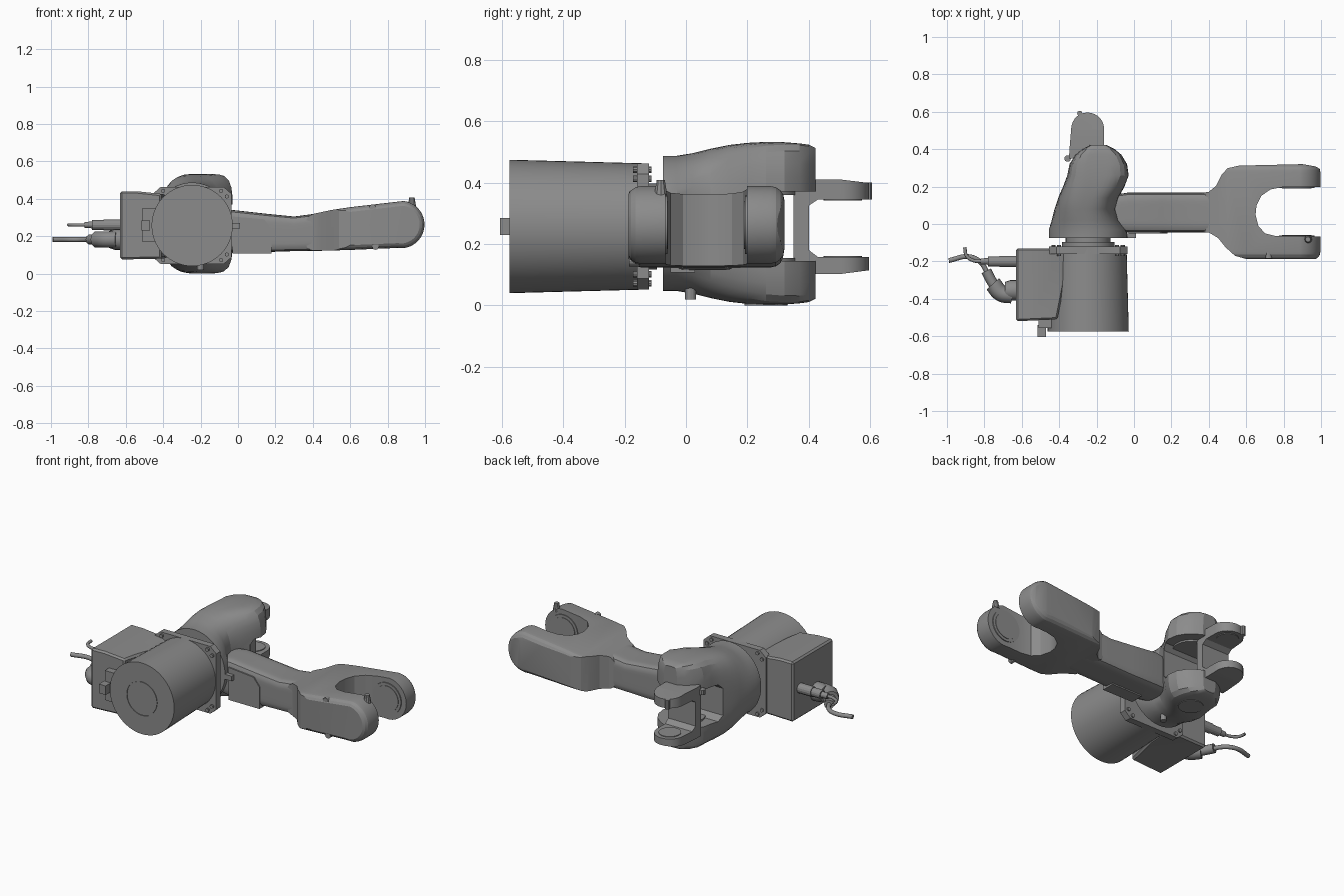
import bpy, bmesh
from math import cos, sin, pi, radians
from mathutils import Vector

old = bpy.data.objects.get("Cube")
if old:
    bpy.data.objects.remove(old, do_unlink=True)

grey = bpy.data.materials.new("machine grey")
grey.use_nodes = True
grey.diffuse_color = (0.26, 0.26, 0.26, 1)
grey.node_tree.nodes["Principled BSDF"].inputs["Base Color"].default_value = (0.26, 0.26, 0.26, 1)
parts = []


def finish(name, bm):
    bmesh.ops.recalc_face_normals(bm, faces=bm.faces)
    me = bpy.data.meshes.new(name)
    bm.to_mesh(me)
    bm.free()
    me.materials.append(grey)
    ob = bpy.data.objects.new(name, me)
    bpy.context.collection.objects.link(ob)
    parts.append(ob)
    return ob


def place(axis, u, v, w):
    return {"x": (w, u, v), "y": (u, w, v), "z": (u, v, w)}[axis]


def arc(cx, cy, r, a0, a1, n=14):
    angles = [radians(a0 + (a1 - a0) * i / n) for i in range(n + 1)]
    return [(cx + r * cos(a), cy + r * sin(a)) for a in angles]


def skin(name, rings):
    """Bridge equal-length rings of points and cap both ends."""
    bm = bmesh.new()
    loops = [[bm.verts.new(p) for p in ring] for ring in rings]
    n = len(loops[0])
    for a, b in zip(loops, loops[1:]):
        for i in range(n):
            bm.faces.new((a[i], a[(i + 1) % n], b[(i + 1) % n], b[i]))
    bm.faces.new(loops[0])
    bm.faces.new(loops[-1])
    return finish(name, bm)


def prism(name, pts, axis, lo, hi):
    return skin(name, [[place(axis, u, v, w) for u, v in pts] for w in (lo, hi)])


def block(name, x, y, z):
    return prism(name, [(x[0], y[0]), (x[1], y[0]), (x[1], y[1]), (x[0], y[1])], "z", *z)


def turned(name, axis, cu, cv, steps, n=48):
    """Round part from (position, radius) steps along an axis."""
    return skin(name, [[place(axis, u, v, w) for u, v in arc(cu, cv, r, 0, 360 - 360 / n, n - 1)]
                       for w, r in steps])


def superloft(name, axis, sections, n=48):
    """Loft superellipses given as (w, u0, u1, v0, v1, power)."""
    rings = []
    for w, u0, u1, v0, v1, p in sections:
        ring = []
        for i in range(n):
            a = 2 * pi * i / n
            c, s = cos(a), sin(a)
            k = (abs(c) ** p + abs(s) ** p) ** (-1 / p)
            ring.append(place(axis, (u0 + u1) / 2 + (u1 - u0) / 2 * c * k,
                              (v0 + v1) / 2 + (v1 - v0) / 2 * s * k, w))
        rings.append(ring)
    return skin(name, rings)


def apply_modifiers(ob):
    graph = bpy.context.evaluated_depsgraph_get()
    graph.update()
    me = bpy.data.meshes.new_from_object(ob.evaluated_get(graph))
    ob.modifiers.clear()
    ob.data = me


def combine(ob, tool, operation):
    mod = ob.modifiers.new("cut", "BOOLEAN")
    mod.operation, mod.object, mod.solver = operation, tool, "EXACT"
    apply_modifiers(ob)
    parts.remove(tool)
    bpy.data.objects.remove(tool, do_unlink=True)


def bevel(ob, width, segments=3):
    mod = ob.modifiers.new("bevel", "BEVEL")
    mod.width, mod.segments, mod.limit_method = width, segments, "ANGLE"
    mod.angle_limit = radians(50)
    apply_modifiers(ob)


def tube(name, pts, radius):
    cu = bpy.data.curves.new(name, "CURVE")
    cu.dimensions, cu.bevel_depth, cu.bevel_resolution, cu.use_fill_caps = "3D", radius, 3, True
    sp = cu.splines.new("BEZIER")
    sp.bezier_points.add(len(pts) - 1)
    for bp, p in zip(sp.bezier_points, pts):
        bp.co = Vector(p)
        bp.handle_left_type = bp.handle_right_type = "AUTO"
    cu.materials.append(grey)
    ob = bpy.data.objects.new(name, cu)
    bpy.context.collection.objects.link(ob)


# Base drum with a round cover, square flange and neck
BX, BZ = -0.245, 0.257
turned("base_drum", "y", BX, BZ, [(-0.575, 0.1), (-0.57, 0.1), (-0.57, 0.103), (-0.575, 0.103),
                                  (-0.575, 0.217), (-0.12, 0.205)], 56)
plate = [(BX + sx * a, BZ + sz * b) for sx, sz, a, b in
         [(1, 1, .21, .17), (1, 1, .17, .205), (-1, 1, .17, .205), (-1, 1, .21, .17),
          (-1, -1, .21, .17), (-1, -1, .17, .205), (1, -1, .17, .205), (1, -1, .21, .17)]]
prism("base_flange", plate, "y", -0.16, -0.12)
for sx in (-1, 1):
    for sz in (-1, 1):
        for k in (0, 1):
            turned("flange_bolt", "y", BX + sx * (0.185 - 0.03 * k), BZ + sz * (0.155 + 0.03 * k),
                   [(-0.172, 0.011), (-0.112, 0.011)], 10)
turned("neck", "y", BX, BZ, [(-0.13, 0.14), (-0.095, 0.14), (-0.095, 0.12), (-0.06, 0.12)])

# Connector housing on the side of the drum
housing = prism("connector_housing", [(-.63, -.52), (-.41, -.51), (-.37, -.31), (-.36, -.13), (-.63, -.13)],
                "z", 0, 0.6)
combine(housing, prism("housing_profile", [(-.63, .075), (-.63, .44), (-.54, .44), (-.4, .425), (-.3, .38),
                                           (-.3, .11), (-.4, .08)], "y", -0.7, 0), "INTERSECT")
bevel(housing, 0.01, 1)
block("housing_latch", (-.51, -.44), (-.555, -.5), (.17, .35))
block("front_knob", (-.515, -.47), (-.605, -.54), (.23, .285))

# Plugs and cables
turned("small_plug", "x", -0.2, 0.26, [(-.82, .016), (-.78, .018), (-.78, .026), (-.72, .026),
                                       (-.72, .03), (-.62, .03)], 16)
tube("small_cable", [(-.81, -.2, .26), (-.86, -.195, .26), (-.895, -.17, .26), (-.905, -.125, .26)], 0.009)
turned("large_plug_socket", "x", -0.355, 0.182, [(-.69, .045), (-.66, .055), (-.62, .055)], 20)
tube("large_plug", [(-.65, -.38, .182), (-.71, -.37, .182), (-.755, -.32, .182)], 0.045)
tube("large_plug_collar", [(-.74, -.34, .182), (-.77, -.29, .182), (-.79, -.25, .182)], 0.028)
tube("large_cable", [(-.785, -.26, .182), (-.82, -.205, .182), (-.88, -.175, .182), (-.99, -.195, .182)], 0.013)

# Shoulder that swells from a round base into two cheeks
PX, PY = -0.192, 0.26
spans = [(-.075, -.455, -.035, .22, 2), (-.03, -.455, -.04, .22, 2), (.02, -.44, -.08, .228, 2.2),
         (.08, -.425, -.1, .243, 2.6), (.14, -.405, -.085, .255, 3.2), (.2, -.38, -.05, .262, 4),
         (.26, -.357, -.028, .265, 5), (.32, -.345, -.037, .264, 6), (.37, -.313, -.067, .26, 7),
         (.4, -.277, -.103, .256, 7), (.422, -.235, -.145, .245, 7)]
shoulder = superloft("shoulder", "y", [(y, a, b, .267 - h, .267 + h, p) for y, a, b, h, p in spans])
slot = [(.5, .145), (.5, .37), (.22, .37), (.19, .34), (.19, .175), (.22, .145)]
combine(shoulder, prism("cheek_slot", slot, "x", -0.6, 0.2), "DIFFERENCE")
turned("lower_pivot_cap", "z", PX, PY, [(0.0, .07), (0.03, .07)], 32)
turned("lower_pivot_hub", "z", PX, PY, [(.14, .1), (.155, .1)], 32)
turned("upper_pivot_hub", "z", PX, PY, [(.36, .1), (.375, .1)], 32)
turned("lower_peg", "z", -.2, .015, [(.02, .018), (.06, .018)], 12)
block("side_stop", (-.06, .01), (-.075, -.05), (.24, .27))

# Yoke bracket with two rounded lugs
yoke = prism("yoke", [(.35, .41), (.5, .41), (.6, .398), (.6, .345), (.43, .345), (.4, .325), (.4, .18),
                      (.43, .157), (.6, .157), (.6, .115), (.5, .102), (.35, .102)], "x", -0.5, 0)
combine(yoke, prism("yoke_outline", [(-.35, .3), (-.16, .3)] + arc(-.248, .508, .088, 0, 180)
                    + [(-.345, .4)], "z", 0, 0.6), "INTERSECT")
for z0, z1 in ((.155, .161), (.341, .347)):
    turned("lug_disc", "z", -.248, .51, [(z0, .062), (z1, .062)], 28)
turned("lug_pin", "z", -.29, .592, [(.345, .014), (.4, .014)], 10)
turned("cheek_pin", "z", -.355, .35, [(.36, .018), (.39, .018)], 10)

# Upper arm beam running to the fork
superloft("arm_beam", "x", [(-.22, -.02, .14, .13, .33, 5), (-.03, -.045, .168, .115, .34, 7),
                            (.15, -.045, .168, .115, .32, 7), (.3, -.045, .168, .12, .305, 7),
                            (.45, -.045, .168, .122, .325, 7), (.55, -.04, .16, .13, .335, 7)])
prism("arm_cover", [(-.03, .107), (.18, .107), (.18, .24), (.14, .29), (-.03, .305)], "y", -.051, 0.03)

# Fork: rounded side profile trimmed by its plan outline
fork = prism("arm_fork", [(.36, .122), (.57, .125), (.85, .137)] + arc(.87, .262, .127, -83, 83, 20)
             + [(.6, .355), (.5, .34), (.36, .31)], "y", -0.192, 0.32)
bevel(fork, 0.045, 4)
plan = [(.36, .166), (.4, .172), (.44, .205), (.47, .265), (.5, .298), (.56, .312), (.9, .32), (.97, .308),
        (1.02, .28), (1.02, .198), (.8, .198), (.73, .185), (.68, .15), (.655, .1), (.65, .05), (.665, -.01),
        (.7, -.05), (.76, -.065), (1.02, -.067), (1.02, -.17), (.97, -.187), (.6, -.187), (.54, -.17),
        (.49, -.125), (.45, -.075), (.4, -.045), (.36, -.043)]
combine(fork, prism("fork_outline", plan, "z", 0, 0.6), "INTERSECT")
for y0, y1 in ((.192, .2), (-.07, -.061)):
    turned("fork_bearing", "y", .87, .262, [(y0, .095), (y1, .095)], 36)
    turned("fork_bearing_cap", "y", .87, .262, [(y0 - .003, .078), (y1 + .003, .078)], 36)
turned("fork_stop", "z", .93, -.082, [(.36, .022), (.408, .014)], 10)
for x, z in ((.72, .352), (.735, .145)):
    turned("fork_screw", "y", x, z, [(-.185, .018), (-.15, .018)], 12)

bpy.ops.object.select_all(action="DESELECT")
for ob in parts:
    ob.select_set(True)
bpy.context.view_layer.objects.active = parts[0]
bpy.ops.object.shade_smooth_by_angle(angle=radians(22))
